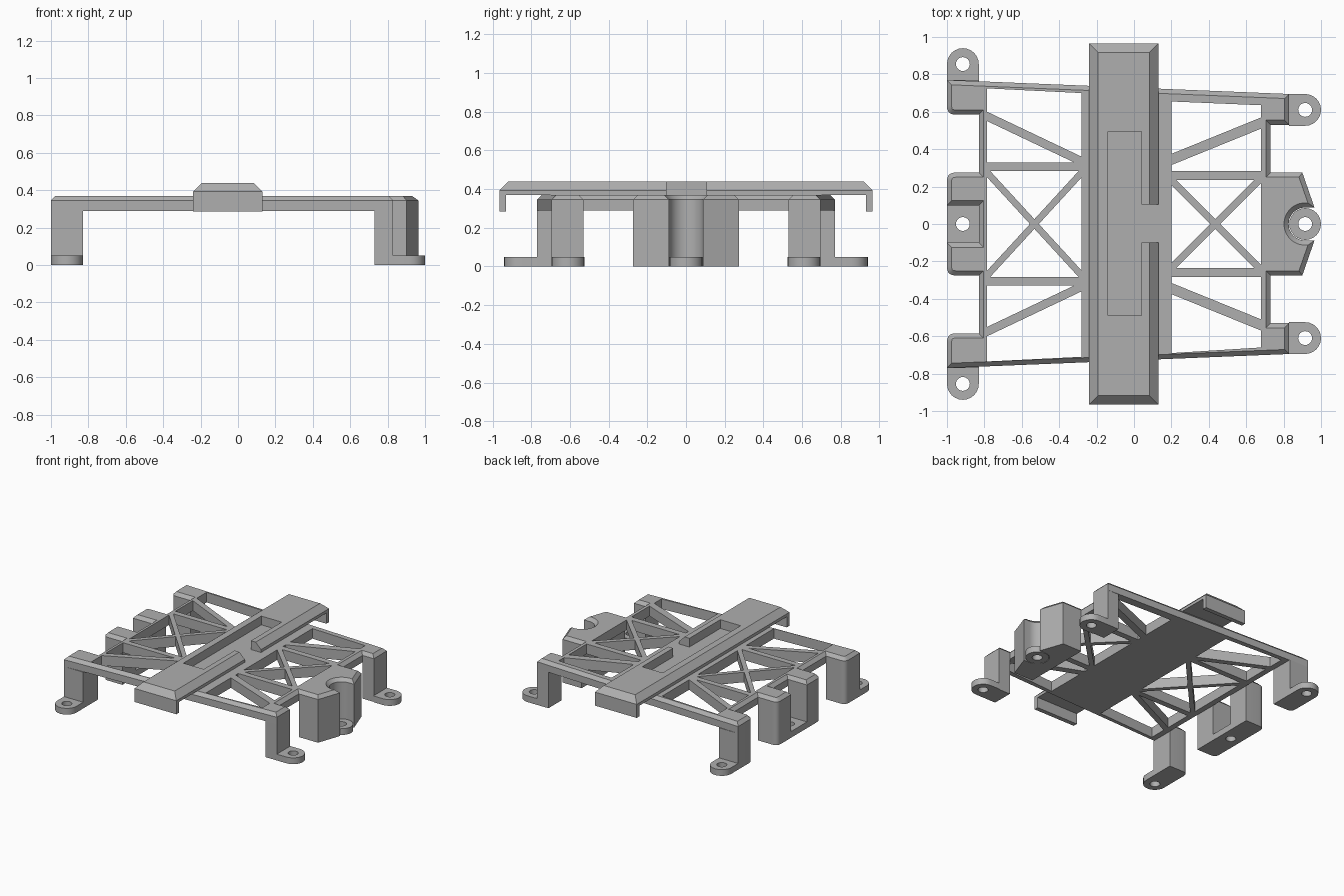
import bpy, bmesh, math
from mathutils import Vector

old = bpy.data.objects.get("Cube")
if old:
    bpy.data.objects.remove(old, do_unlink=True)

grey = bpy.data.materials.new("plain_grey")
grey.use_nodes = True
grey.diffuse_color = (0.43, 0.43, 0.43, 1)
grey.node_tree.nodes["Principled BSDF"].inputs["Base Color"].default_value = grey.diffuse_color

DECK_LOW, DECK_TOP, FOOT_TOP = 0.29, 0.37, 0.05
BORE, HOLE = 0.088, 0.037


def rounded(p, before, after, r=0.045, n=5):
    """Quadratic fillet at corner p."""
    p = Vector(p)
    a = p + (Vector(before) - p).normalized() * r
    b = p + (Vector(after) - p).normalized() * r
    return [tuple(a.lerp(p, k / n).lerp(p.lerp(b, k / n), k / n)) for k in range(n + 1)]


def arc(cx, cy, r, start, end, n=12):
    steps = [math.radians(start + (end - start) * k / n) for k in range(n + 1)]
    return [(cx + r * math.cos(t), cy + r * math.sin(t)) for t in steps]


def inset(pts, c):
    """Move a counter-clockwise outline inwards by c."""
    out = []
    for i, p in enumerate(pts):
        d1 = (Vector(p) - Vector(pts[i - 1])).normalized()
        d2 = (Vector(pts[(i + 1) % len(pts)]) - Vector(p)).normalized()
        n1, n2 = Vector((-d1.y, d1.x)), Vector((-d2.y, d2.x))
        out.append(tuple(Vector(p) + (n1 + n2) * c / (1 + n1.dot(n2))))
    return out


def add_prism(bm, pts, z0, z1, chamfer=0):
    area = sum(pts[i - 1][0] * p[1] - p[0] * pts[i - 1][1] for i, p in enumerate(pts))
    if area < 0:
        pts = pts[::-1]
    layers = [(pts, z0), (pts, z1 - chamfer)]
    if chamfer:
        layers.append((inset(pts, chamfer), z1))
    rings = [[bm.verts.new((x, y, z)) for x, y in ring] for ring, z in layers]
    bm.faces.new(rings[0][::-1])
    bm.faces.new(rings[-1])
    for low, high in zip(rings, rings[1:]):
        for i in range(len(low)):
            bm.faces.new((low[i - 1], low[i], high[i], high[i - 1]))


def build(name, prisms):
    bm = bmesh.new()
    for args in prisms:
        add_prism(bm, *args)
    mesh = bpy.data.meshes.new(name)
    bm.to_mesh(mesh)
    bm.free()
    mesh.materials.append(grey)
    obj = bpy.data.objects.new(name, mesh)
    bpy.context.collection.objects.link(obj)
    return obj


def cut(obj, prisms):
    """Subtract prisms and bake the result."""
    cutter = build("cutter", prisms)
    cutter.hide_render = True
    mod = obj.modifiers.new("cut", "BOOLEAN")
    mod.operation, mod.solver, mod.object = "DIFFERENCE", "EXACT", cutter
    graph = bpy.context.evaluated_depsgraph_get()
    baked = bpy.data.meshes.new_from_object(obj.evaluated_get(graph))
    obj.modifiers.clear()
    obj.data = baked
    bpy.data.objects.remove(cutter, do_unlink=True)


def rect(x0, x1, y0, y1):
    return [(x0, y0), (x1, y0), (x1, y1), (x0, y1)]


def flip(pts):
    return [(x, -y) for x, y in pts]


# Outline pieces shared by the deck and the legs below it
bore = arc(0.915, 0, BORE, 180, 90)
nose = [(0.965, BORE), (0.9, 0.275), (0.73, 0.275)]
right_leg = [(0.73, 0.53), (0.83, 0.53), (0.83, 0.695)]
left_leg = [(-1, 0.77)] + rounded((-1, 0.585), (-1, 0.77), (-0.83, 0.585)) + [(-0.83, 0.585)]
left_block = ([(-0.83, 0.275)] + rounded((-1, 0.275), (-0.83, 0.275), (-1, 0.1))
              + [(-1, 0.1), (-0.83, 0.1)])

# Deck with its two large windows
half = bore + nose + right_leg + left_leg + left_block
deck = build("deck", [(half + flip(half[:0:-1]), DECK_LOW, DECK_TOP, 0.025)])
left_window = [(-0.785, -0.735), (-0.28, -0.71), (-0.28, 0.7), (-0.785, 0.725)]
right_window = [(0.2, -0.69), (0.68, -0.66), (0.68, 0.635), (0.2, 0.655)]
cut(deck, [(w, 0.2, 0.5) for w in (left_window, right_window)])


# Truss bars crossing the windows
def bar(x0, y0, x1, y1, h):
    return ([(x0, y0 - h), (x1, y1 - h), (x1, y1 + h), (x0, y0 + h)], DECK_LOW, DECK_TOP)


bars = []
for s in (-1, 1):
    bars += [bar(-0.785, s * 0.307, -0.28, s * 0.307, 0.023),
             bar(-0.785, s * 0.275, -0.28, -s * 0.275, 0.026),
             bar(-0.785, s * 0.575, -0.28, s * 0.335, 0.025),
             bar(0.2, s * 0.26, 0.68, s * 0.26, 0.024),
             bar(0.2, s * 0.235, 0.68, -s * 0.245, 0.026),
             bar(0.2, s * 0.345, 0.68, s * 0.54, 0.03)]
build("truss_bars", bars)

# Corner legs and their drilled feet
for side, turn in (("front", flip), ("back", list)):
    s = -1 if side == "front" else 1
    build(side + "_left_leg", [(turn(right_leg + [(0.73, 0.695)]), 0, DECK_LOW)])
    build(side + "_right_leg", [(turn(left_leg + [(-0.83, 0.77)]), 0, DECK_LOW)])
    feet = [("_left_foot", (0.915, 0.61), arc(0.915, 0.61, 0.085, -90, 90)
             + [(0.83, 0.695), (0.83, 0.525)]),
            ("_right_foot", (-0.915, 0.855), arc(-0.915, 0.855, 0.085, 0, 180)
             + [(-1, 0.77), (-0.83, 0.77)])]
    for name, (cx, cy), pts in feet:
        foot = build(side + name, [(turn(pts), 0, FOOT_TOP)])
        cut(foot, [(arc(cx, s * cy, HOLE, 0, 345, 23), -0.1, 0.2)])

# Middle leg with the round screw recess
half_nose = bore + nose
build("left_middle_leg", [(half_nose + flip(half_nose[:0:-1]), 0, DECK_LOW)])
disc = build("left_middle_foot", [(arc(0.915, 0, BORE - 0.003, 0, 345, 23), 0, FOOT_TOP)])
cut(disc, [(arc(0.915, 0, HOLE, 0, 345, 23), -0.1, 0.2)])

# Middle leg with the square screw slot
build("right_middle_leg", [(left_block, 0, DECK_LOW), (flip(left_block), 0, DECK_LOW)])
plate = build("right_middle_foot", [(rect(-1, -0.83, -0.1, 0.1), 0, FOOT_TOP)])
cut(plate, [(arc(-0.915, 0, HOLE, 0, 345, 23), -0.1, 0.2)])

# Raised centre rail with pocket, side notch and end hooks
rail = build("centre_rail", [(rect(-0.24, 0.13, -0.965, 0.965), DECK_TOP, 0.44, 0.047)])
pocket = [(-0.14, -0.49), (0.04, -0.49), (0.04, -0.1), (0.2, -0.1),
          (0.2, 0.105), (0.04, 0.105), (0.04, 0.495), (-0.14, 0.495)]
cut(rail, [(pocket, 0.3, 0.5)])
build("rail_hooks", [(rect(-0.24, 0.13, a, b), 0.285, DECK_TOP)
                     for a, b in ((-0.965, -0.93), (0.93, 0.965))])

# Smooth the rounded walls, keep the edges crisp
bpy.ops.object.select_all(action="DESELECT")
for obj in bpy.context.collection.objects:
    if obj.type == "MESH":
        obj.select_set(True)
        bpy.context.view_layer.objects.active = obj
bpy.ops.object.shade_smooth_by_angle(angle=math.radians(25))
